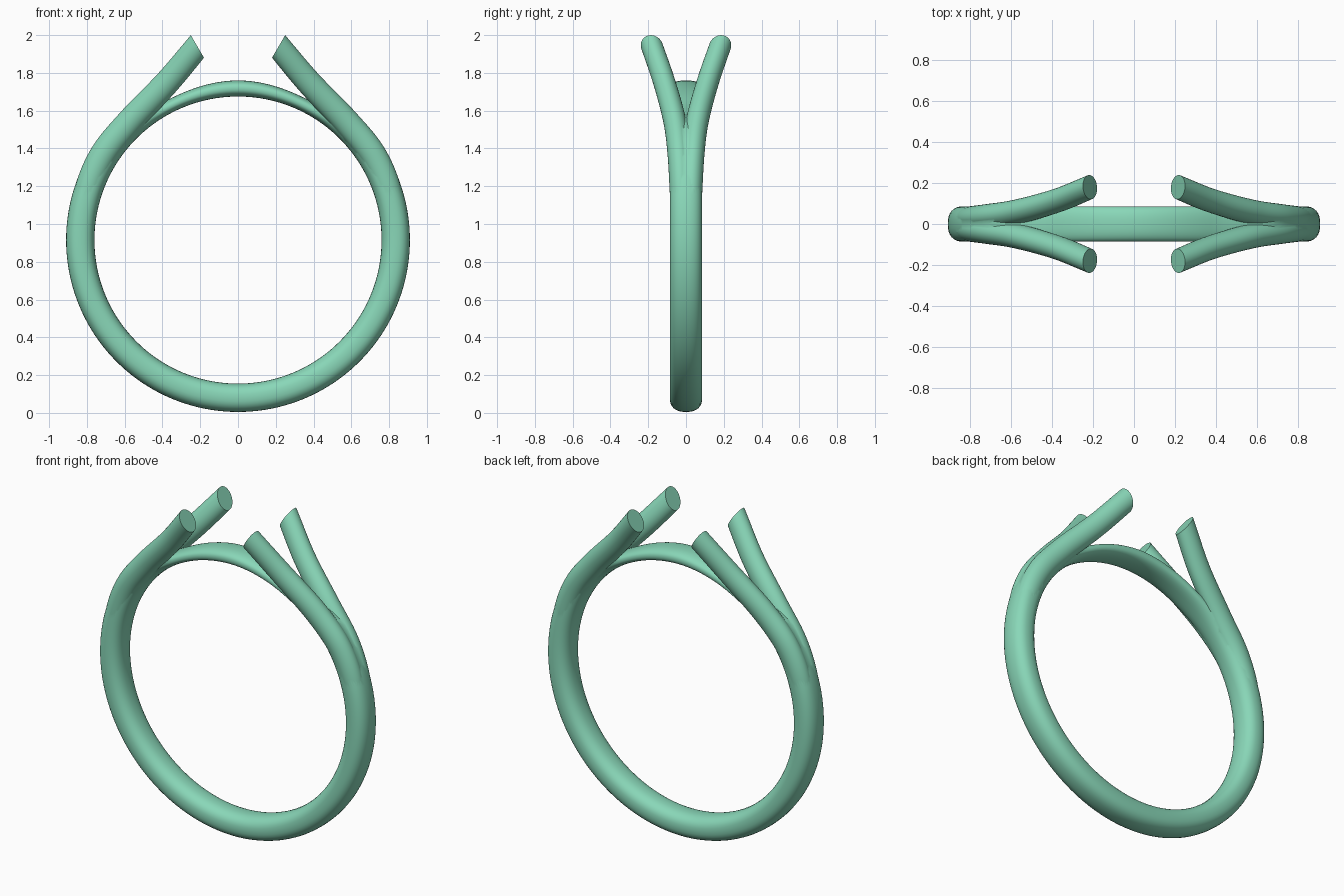
import bpy, bmesh
from math import sin, cos, pi, radians, copysign
from mathutils import Vector

if "Cube" in bpy.data.objects:
    bpy.data.objects.remove(bpy.data.objects["Cube"])

CZ, INNER = 0.915, 0.76      # finger hole centre height and radius
Y = Vector((0, 1, 0))


def section(center, side, up, a, b, n=32, e=2.0):
    """Superellipse cross-section: half-width a along side, b along up."""
    pts = []
    for i in range(n):
        t = 2 * pi * i / n
        c, s = cos(t), sin(t)
        pts.append(center + side * copysign(abs(c) ** (2 / e), c) * a
                   + up * copysign(abs(s) ** (2 / e), s) * b)
    return pts


def loft(name, rings, closed):
    bm = bmesh.new()
    vs = [[bm.verts.new(p) for p in r] for r in rings]
    n = len(vs[0])
    pairs = list(zip(vs, vs[1:])) + ([(vs[-1], vs[0])] if closed else [])
    for r0, r1 in pairs:
        for i in range(n):
            j = (i + 1) % n
            bm.faces.new((r0[i], r0[j], r1[j], r1[i]))
    if not closed:
        bm.faces.new(vs[0])
        bm.faces.new(vs[-1])
    bmesh.ops.recalc_face_normals(bm, faces=bm.faces[:])
    me = bpy.data.meshes.new(name)
    bm.to_mesh(me)
    bm.free()
    ob = bpy.data.objects.new(name, me)
    bpy.context.collection.objects.link(ob)
    return ob


def smoothstep(a, b, x):
    t = min(1, max(0, (x - a) / (b - a)))
    return t * t * (3 - 2 * t)


def spline(keys, steps):
    """Catmull-Rom through equal-length tuples."""
    k = [Vector(p) for p in keys]
    k = [2 * k[0] - k[1]] + k + [2 * k[-1] - k[-2]]
    out = []
    for p0, p1, p2, p3 in zip(k, k[1:], k[2:], k[3:]):
        for s in range(steps):
            t = s / steps
            out.append(0.5 * (2 * p1 + (p2 - p0) * t + (2 * p0 - 5 * p1 + 4 * p2 - p3) * t * t
                              + (3 * p1 - p0 - 3 * p2 + p3) * t ** 3))
    return out + [k[-2]]


# Band: full loop, thinner where it bridges under the setting
rings = []
for i in range(160):
    ang = 360 * i / 160
    top = min(ang, 360 - ang)
    thick = 0.07 + 0.08 * smoothstep(28, 54, top) + 0.015 * (1 - smoothstep(0, 28, top))
    out = Vector((sin(radians(ang)), 0, cos(radians(ang))))
    center = Vector((0, 0, CZ)) + out * (INNER + thick / 2)
    rings.append(section(center, Y, out, 0.086, thick / 2, e=2.4))
band = loft("ring_band", rings, True)

# Prong path: x, y, z of the centre, half-width, half-depth
PATH = [(0.833, 0.020, 0.90, 0.050, 0.055), (0.803, 0.027, 1.15, 0.058, 0.068),
        (0.718, 0.037, 1.36, 0.060, 0.071), (0.570, 0.060, 1.545, 0.060, 0.070),
        (0.375, 0.115, 1.75, 0.058, 0.067), (0.215, 0.180, 1.94, 0.057, 0.065)]


def prong(name, sx, sy):
    samples = spline(PATH, 10)
    pts = [Vector((p[0], p[1], p[2])) for p in samples]
    rings = []
    for i, p in enumerate(pts):
        last = i == len(pts) - 1
        if not last and (pts[-1] - p).length < 0.07:
            continue
        tan = (pts[min(i + 1, len(pts) - 1)] - pts[max(i - 1, 0)]).normalized()
        side = (Y - tan * tan.y).normalized()
        up = tan.cross(side)
        ring = section(p, side, up, samples[i][3], samples[i][4])
        if last:      # slanted end cut facing the centre
            nrm = Vector((-0.86, 0, 0.5))
            ring = [q + tan * ((p - q).dot(nrm) / tan.dot(nrm)) for q in ring]
        rings.append([Vector((q.x * sx, q.y * sy, q.z)) for q in ring])
    return loft(name, rings, False)


# Four prongs fused to the band
prongs = [prong("prong_%d" % i, sx, sy) for i, (sx, sy) in
          enumerate([(1, 1), (1, -1), (-1, 1), (-1, -1)])]
bpy.context.view_layer.objects.active = band
band.select_set(True)
for ob in prongs:
    m = band.modifiers.new("fuse", 'BOOLEAN')
    m.operation, m.solver, m.object = 'UNION', 'EXACT', ob
    bpy.ops.object.modifier_apply(modifier=m.name)
for ob in prongs:
    bpy.data.objects.remove(ob, do_unlink=True)

# Finish
mat = bpy.data.materials.new("green")
mat.diffuse_color = (0.25, 0.68, 0.48, 1)
mat.use_nodes = True
mat.node_tree.nodes["Principled BSDF"].inputs["Base Color"].default_value = mat.diffuse_color
band.data.materials.clear()
band.data.materials.append(mat)
bpy.ops.object.shade_smooth_by_angle(angle=radians(40))
